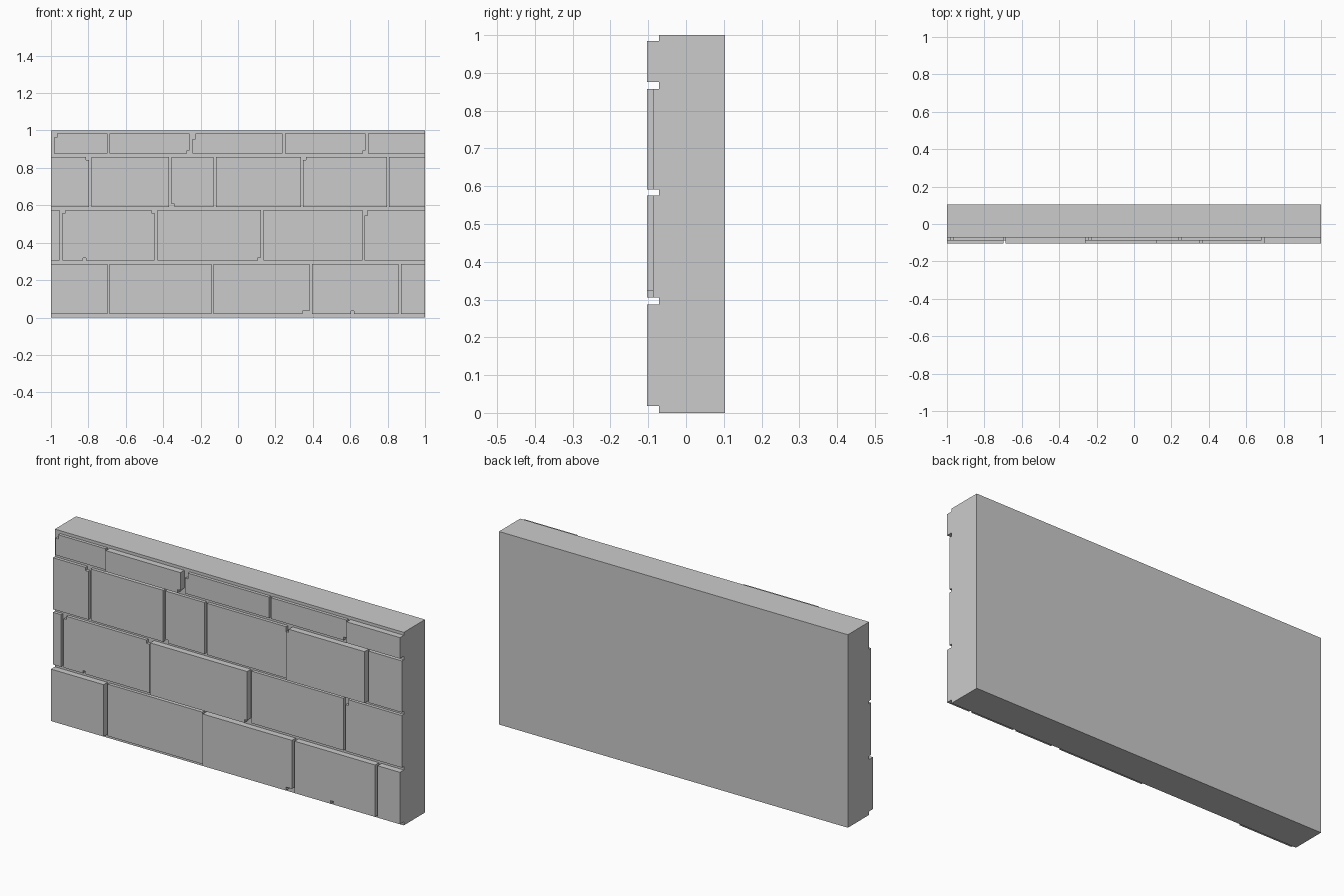
import bpy, bmesh

if "Cube" in bpy.data.objects:
    bpy.data.objects.remove(bpy.data.objects["Cube"])

BACK, SLAB, SHALLOW, FULL = 0.103, -0.071, -0.087, -0.103


def prism(name, pts, y_front, y_back):
    """Extrude an x-z outline (counter-clockwise from the front) along y."""
    bm = bmesh.new()
    face = bm.faces.new([bm.verts.new((x, y_front, z)) for x, z in pts])
    ext = bmesh.ops.extrude_face_region(bm, geom=[face], use_keep_orig=True)
    for v in ext["geom"]:
        if isinstance(v, bmesh.types.BMVert):
            v.co.y = y_back
    bmesh.ops.recalc_face_normals(bm, faces=bm.faces[:])
    mesh = bpy.data.meshes.new(name)
    bm.to_mesh(mesh)
    bm.free()
    obj = bpy.data.objects.new(name, mesh)
    bpy.context.collection.objects.link(obj)


def outline(x0, x1, z0, z1, chips):
    """Rectangle with square chips at named corners or in the bottom edge."""
    pts = []
    if "bl" in chips:
        w, h = chips["bl"]
        pts += [(x0, z0 + h), (x0 + w, z0 + h), (x0 + w, z0)]
    else:
        pts.append((x0, z0))
    if "bottom" in chips:
        a, b, h = chips["bottom"]
        pts += [(a, z0), (a, z0 + h), (b, z0 + h), (b, z0)]
    if "br" in chips:
        w, h = chips["br"]
        pts += [(x1 - w, z0), (x1 - w, z0 + h), (x1, z0 + h)]
    else:
        pts.append((x1, z0))
    if "tr" in chips:
        w, h = chips["tr"]
        pts += [(x1, z1 - h), (x1 - w, z1 - h), (x1 - w, z1)]
    else:
        pts.append((x1, z1))
    if "tl" in chips:
        w, h = chips["tl"]
        pts += [(x0 + w, z1), (x0 + w, z1 - h), (x0, z1 - h)]
    else:
        pts.append((x0, z1))
    return pts


# Wall core
prism("wall_core", [(-1, 0), (1, 0), (1, 1), (-1, 1)], SLAB, BACK)

# Courses: bottom, top, then (left, right, front depth, chips) per stone
c = (0.016, 0.017)
courses = [
    (0.018, 0.287, [
        (-1, -0.698, FULL, {}),
        (-0.686, -0.143, SHALLOW, {}),
        (-0.13, 0.381, FULL, {"br": (0.035, 0.018)}),
        (0.396, 0.858, FULL, {"bottom": (0.603, 0.62, 0.016)}),
        (0.872, 1, FULL, {})]),
    (0.305, 0.575, [
        (-1, -0.954, SHALLOW, {}),
        (-0.938, -0.447, SHALLOW,
         {"tl": c, "tr": c, "bottom": (-0.828, -0.813, 0.014)}),
        (-0.431, 0.124, FULL, {"br": c}),
        (0.137, 0.665, SHALLOW, {}),
        (0.677, 1, SHALLOW, {"tl": (0.016, 0.03)})]),
    (0.591, 0.858, [
        (-1, -0.797, SHALLOW, {"tr": c}),
        (-0.783, -0.368, SHALLOW, {}),
        (-0.356, -0.132, SHALLOW, {"bl": c}),
        (-0.117, 0.337, SHALLOW, {}),
        (0.347, 0.797, FULL, {"tl": c}),
        (0.808, 1, SHALLOW, {})]),
    (0.876, 0.985, [
        (-0.985, -0.699, SHALLOW, {"tl": (0.016, 0.022)}),
        (-0.686, -0.258, FULL, {"br": c}),
        (-0.243, 0.238, SHALLOW, {"tl": (0.016, 0.03)}),
        (0.25, 0.683, SHALLOW, {"br": c}),
        (0.695, 1, FULL, {})]),
]

# Facing stones
for r, (z0, z1, stones) in enumerate(courses, 1):
    for i, (x0, x1, depth, chips) in enumerate(stones, 1):
        prism(f"stone_row{r}_{i}", outline(x0, x1, z0, z1, chips), depth, SLAB)
